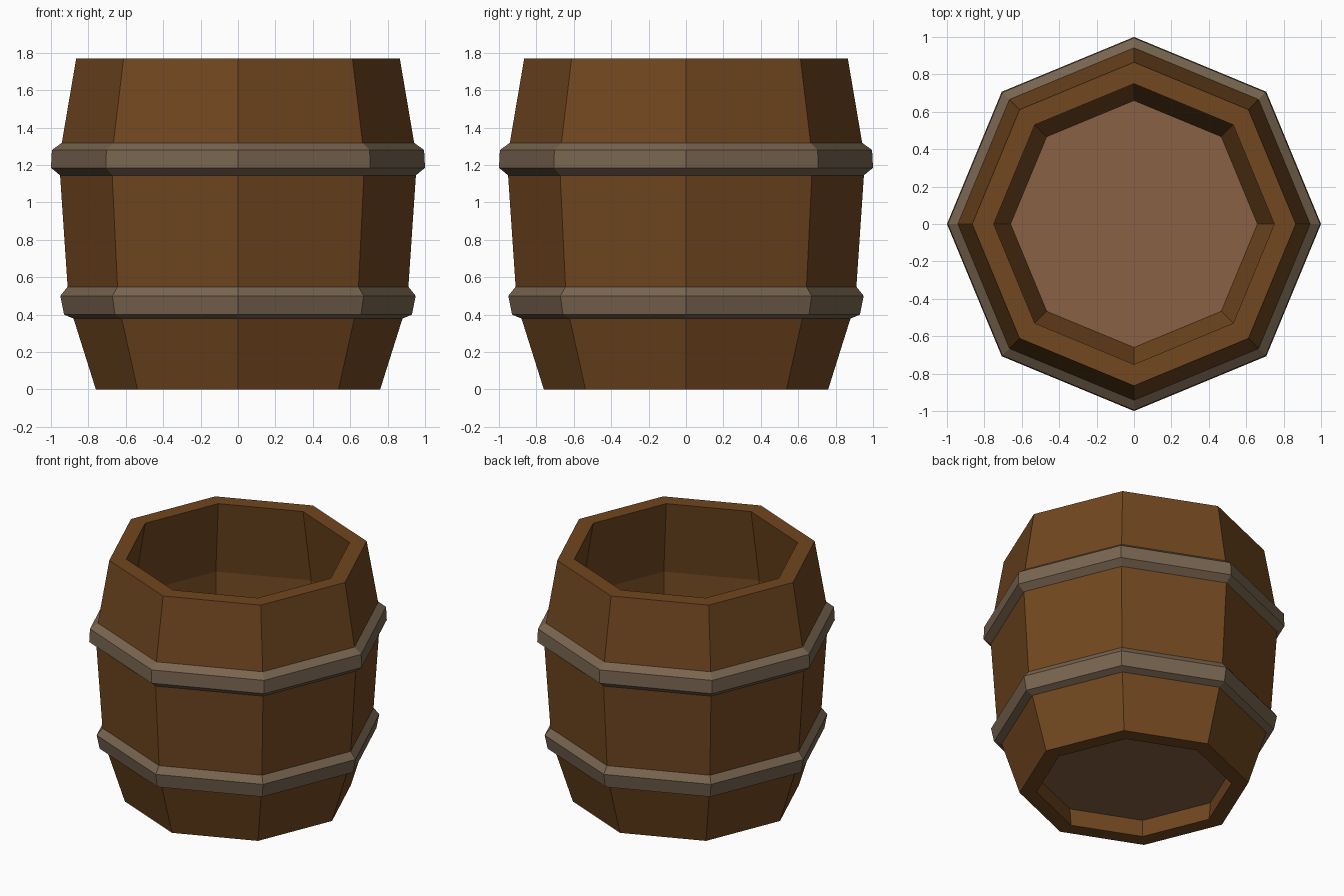
import bpy, bmesh, math

if "Cube" in bpy.data.objects:
    bpy.data.objects.remove(bpy.data.objects["Cube"])

SIDES = 8


def material(name, rgb):
    m = bpy.data.materials.new(name)
    m.diffuse_color = (*rgb, 1)
    m.use_nodes = True
    m.node_tree.nodes["Principled BSDF"].inputs["Base Color"].default_value = m.diffuse_color
    return m


def add_object(name, bm, mat):
    mesh = bpy.data.meshes.new(name)
    bm.to_mesh(mesh)
    bm.free()
    mesh.materials.append(mat)
    obj = bpy.data.objects.new(name, mesh)
    bpy.context.collection.objects.link(obj)
    return obj


def lathe(name, profile, mat):
    """Revolve a closed (radius, z) profile into a flat-sided ring."""
    bm = bmesh.new()
    rings = []
    for r, z in profile:
        angles = [math.tau * i / SIDES for i in range(SIDES)]
        rings.append([bm.verts.new((r * math.cos(a), r * math.sin(a), z)) for a in angles])
    for k, low in enumerate(rings):
        high = rings[(k + 1) % len(rings)]
        for i in range(SIDES):
            j = (i + 1) % SIDES
            bm.faces.new((low[i], low[j], high[j], high[i]))
    bmesh.ops.recalc_face_normals(bm, faces=bm.faces)
    return add_object(name, bm, mat)


wood = material("stave_wood", (0.165, 0.063, 0.014))
pale_wood = material("floor_wood", (0.25, 0.12, 0.058))
metal = material("hoop_metal", (0.19, 0.13, 0.08))

# Barrel wall: outside going up, then the bulged inside going down
lathe("barrel_wall", [(0.76, 0), (0.905, 0.46), (0.957, 1.23), (0.865, 1.77),
                      (0.75, 1.77), (0.845, 1.23), (0.79, 0.46),
                      (0.66, 0.13), (0.648, 0)], wood)

# Hoops
lathe("lower_hoop", [(0.87, 0.375), (0.93, 0.40), (0.95, 0.50),
                     (0.91, 0.55), (0.86, 0.46)], metal)
lathe("upper_hoop", [(0.945, 1.14), (1.0, 1.185), (0.995, 1.28),
                     (0.94, 1.32), (0.91, 1.23)], metal)

# Recessed floor
bm = bmesh.new()
bm.faces.new([bm.verts.new((0.66 * math.cos(math.tau * i / SIDES),
                            0.66 * math.sin(math.tau * i / SIDES), 0.13))
              for i in range(SIDES)])
add_object("barrel_floor", bm, pale_wood)
